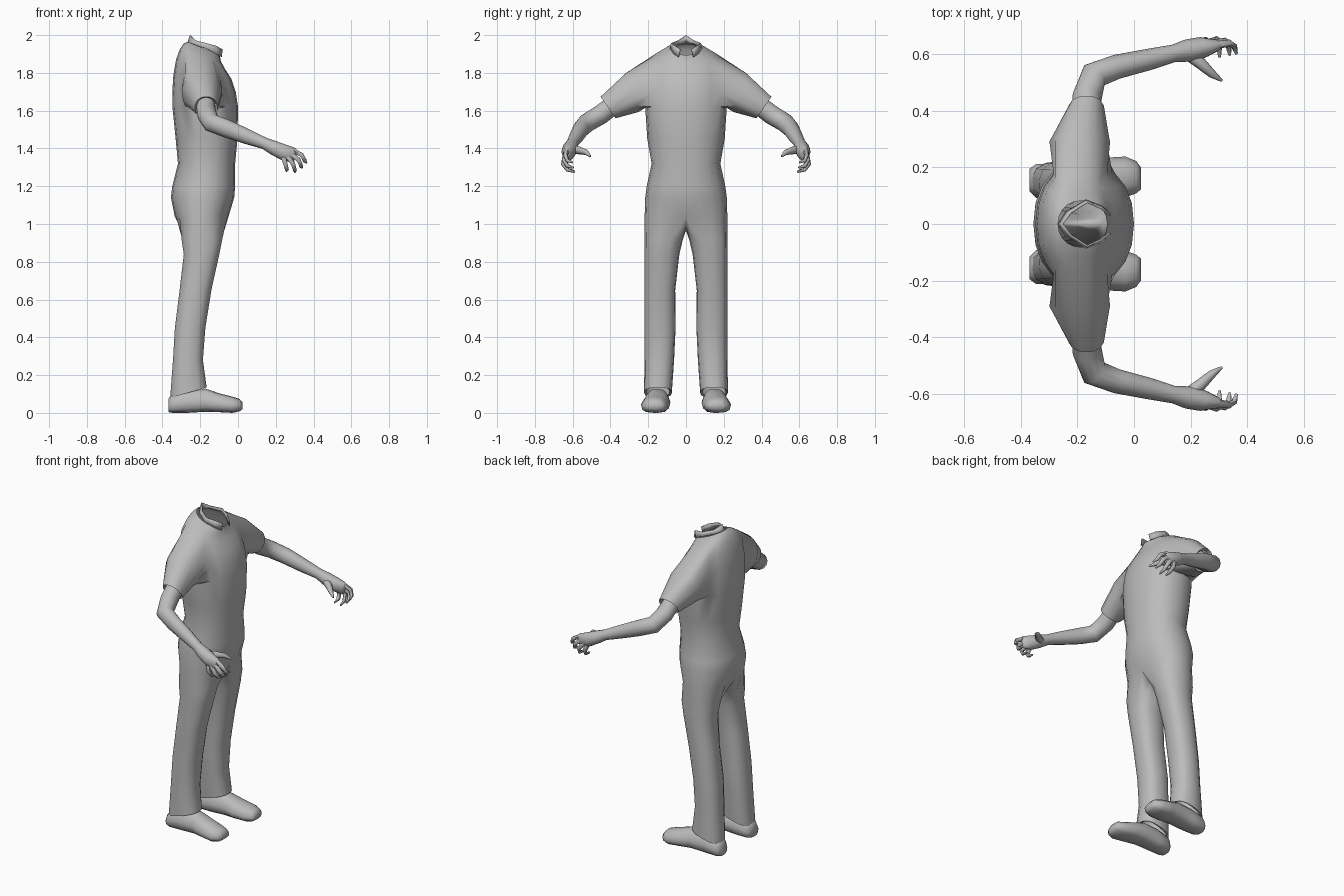
import bpy, bmesh, math
from mathutils import Vector

if "Cube" in bpy.data.objects:
    bpy.data.objects.remove(bpy.data.objects["Cube"])

grey = bpy.data.materials.new("plain_grey")
grey.diffuse_color = (0.5, 0.5, 0.5, 1)
grey.use_nodes = True
grey.node_tree.nodes["Principled BSDF"].inputs["Base Color"].default_value = grey.diffuse_color


def sup(a, p):
    """Point on a unit superellipse."""
    c, s = math.cos(a), math.sin(a)
    return (math.copysign(abs(c) ** (2 / p), c), math.copysign(abs(s) ** (2 / p), s))


def skin(bm, r0, r1, closed=True, skip=()):
    n = len(r0)
    for j in range(n if closed else n - 1):
        if j not in skip:
            k = (j + 1) % n
            bm.faces.new((r0[j], r0[k], r1[k], r1[j]))


def finish(bm, name, angle=60, thickness=0):
    """Turn one half into a mirrored, smooth shaded object."""
    bmesh.ops.recalc_face_normals(bm, faces=bm.faces)
    me = bpy.data.meshes.new(name)
    bm.to_mesh(me)
    bm.free()
    me.materials.append(grey)
    ob = bpy.data.objects.new(name, me)
    bpy.context.collection.objects.link(ob)
    bpy.ops.object.select_all(action='DESELECT')
    ob.select_set(True)
    bpy.context.view_layer.objects.active = ob
    bpy.ops.object.shade_smooth_by_angle(angle=math.radians(angle))
    m = ob.modifiers.new("mirror", 'MIRROR')
    m.use_axis = (False, True, False)
    m.merge_threshold = 0.0005
    if thickness:
        s = ob.modifiers.new("solid", 'SOLIDIFY')
        s.thickness = thickness
    return ob


def tube(bm, path, ref, n=10, cap=True):
    """Sweep ellipses along a path of (x, y, z, half side, half up)."""
    pts = [Vector(p[:3]) for p in path]
    prev = None
    for i, p in enumerate(path):
        t = (pts[min(i + 1, len(pts) - 1)] - pts[max(i - 1, 0)]).normalized()
        side = t.cross(Vector(ref)).normalized()
        up = side.cross(t)
        ring = []
        for k in range(n):
            a = 2 * math.pi * k / n
            ring.append(bm.verts.new(pts[i] + side * p[3] * math.cos(a) + up * p[4] * math.sin(a)))
        if prev:
            skin(bm, prev, ring)
        prev = ring
    if cap:
        bm.faces.new(prev)


# clothes: half torso rings (back x, front x, half width, back z, front z)
TORSO = [
    (-.335, -.05, .219, 1.04, 1.04), (-.355, -.02, .216, 1.14, 1.14),
    (-.348, -.015, .208, 1.20, 1.20), (-.318, -.015, .182, 1.32, 1.32),
    (-.330, -.003, .205, 1.45, 1.45), (-.347, 0, .216, 1.62, 1.62),
    (-.348, -.012, .216, 1.70, 1.70), (-.342, -.036, .212, 1.79, 1.77),
    (-.328, -.068, .200, 1.87, 1.82), (-.308, -.090, .165, 1.925, 1.86),
    (-.288, -.095, .115, 1.955, 1.885), (-.268, -.095, .082, 1.965, 1.895)]
bm = bmesh.new()
rings = []
for xb, xf, hw, zb, zf in TORSO:
    ring = []
    for j in range(11):
        c, s = sup(math.pi * j / 10, 2.2)
        y = 0 if j in (0, 10) else s * hw
        ring.append(bm.verts.new(((xb + xf) / 2 + c * (xf - xb) / 2, y,
                                  (zb + zf) / 2 + c * (zf - zb) / 2)))
    rings.append(ring)
for i in range(len(rings) - 1):
    skin(bm, rings[i], rings[i + 1], False, range(3, 7) if 5 <= i < 9 else ())

# sleeve grown out of the arm hole
hole = ([rings[5][j] for j in range(3, 8)] + [rings[i][7] for i in range(6, 10)]
        + [rings[9][j] for j in range(6, 2, -1)] + [rings[i][3] for i in (8, 7, 6)])
angles = [math.atan2((v.co.z - 1.76) / .14, (v.co.x + .18) / .1) for v in hole]
prev = hole
for c, rx, h, up in (((-.192, .285, 1.697), .108, .11, (0, .30, .95)),
                     ((-.168, .413, 1.617), .062, .07, (0, .57, .82)),
                     ((-.168, .400, 1.625), .050, .055, (0, .57, .82))):
    ring = [bm.verts.new(Vector(c) + Vector((rx * math.cos(a), 0, 0))
                         + Vector(up) * h * math.sin(a)) for a in angles]
    skin(bm, prev, ring)
    prev = ring

# trouser leg grown out of the half hip ring and the crotch seam
prev = rings[0] + [bm.verts.new(v) for v in
                   ((-.27, 0, .985), (-.19, 0, .965), (-.11, 0, .985))]
leg_angles = [math.radians(-45 + 27 * j) for j in range(11)]
leg_angles += [math.radians(a) for a in (247.5, 270, 292.5)]
for z, x0, x1, y0, y1, tilt in (
        (.92, -.300, -.082, .016, .220, 0), (.84, -.288, -.098, .035, .220, 0),
        (.65, -.310, -.140, .057, .220, 0), (.45, -.335, -.172, .055, .220, 0),
        (.28, -.345, -.185, .063, .220, 0), (.107, -.360, -.165, .075, .222, .028),
        (.112, -.345, -.180, .088, .210, .028)):
    ring = []
    for a in leg_angles:
        c, s = sup(a, 2.5)
        ring.append(bm.verts.new(((x0 + x1) / 2 + c * (x1 - x0) / 2,
                                  (y0 + y1) / 2 + s * (y1 - y0) / 2, z + c * tilt)))
    skin(bm, prev, ring)
    prev = ring
finish(bm, "shirt_and_trousers", 65)

# folded collar around the open neck
bm = bmesh.new()
low = [(-.270, 0, 1.955), (-.240, .045, 1.95), (-.170, .086, 1.93),
       (-.115, .065, 1.90), (-.085, .042, 1.885)]
high = [(-.255, 0, 2.0), (-.225, .042, 1.972), (-.165, .080, 1.957),
        (-.115, .058, 1.943), (-.082, .032, 1.925)]
skin(bm, [bm.verts.new(p) for p in low], [bm.verts.new(p) for p in high], False)
finish(bm, "collar", 60, .006)

# shoes: sections along x (x, inner y, outer y, bottom z, top z)
bm = bmesh.new()
prev = None
for x, y0, y1, z0, z1 in (
        (-.368, .115, .195, .004, .075), (-.345, .092, .212, 0, .105),
        (-.27, .088, .212, 0, .125), (-.17, .085, .220, .006, .128),
        (-.10, .083, .234, .004, .104), (-.03, .095, .238, 0, .086),
        (.008, .108, .222, .008, .074), (.024, .122, .200, .020, .055)):
    ring = []
    for k in range(12):
        c, s = sup(2 * math.pi * k / 12, 2.8)
        w = .82 if s > .5 else 1
        ring.append(bm.verts.new((x, (y0 + y1) / 2 + c * w * (y1 - y0) / 2,
                                  (z0 + z1) / 2 + s * (z1 - z0) / 2)))
    if prev:
        skin(bm, prev, ring)
    else:
        bm.faces.new(ring)
    prev = ring
bm.faces.new(prev)
finish(bm, "shoes", 60)

# bare arms down to the palms
bm = bmesh.new()
tube(bm, [(-.172, .37, 1.642, .050, .050), (-.165, .45, 1.580, .052, .052),
          (-.140, .525, 1.535, .050, .050), (-.060, .555, 1.505, .043, .048),
          (.050, .580, 1.462, .038, .040), (.140, .602, 1.427, .031, .031),
          (.190, .612, 1.403, .040, .038), (.240, .622, 1.380, .038, .042),
          (.290, .630, 1.365, .022, .040), (.305, .632, 1.360, .010, .028)], (0, 0, 1), 12)
finish(bm, "arms", 70)

# curled fingers and thumbs
bm = bmesh.new()
for a, b, c in (((.295, .632, 1.388), (.338, .638, 1.365), (.362, .600, 1.325)),
                ((.285, .637, 1.368), (.322, .645, 1.338), (.338, .595, 1.297)),
                ((.265, .640, 1.355), (.292, .650, 1.318), (.302, .588, 1.275)),
                ((.240, .640, 1.350), (.252, .648, 1.315), (.258, .592, 1.280))):
    mid = (Vector(b) + Vector(c)) / 2 + Vector((.004, .008, -.010))
    tube(bm, [(*a, .014, .014), (*b, .013, .013), (*mid, .011, .011), (*c, .005, .005)],
         (1, 0, .3), 6)
tube(bm, [(.190, .600, 1.395, .022, .022), (.235, .567, 1.390, .021, .021),
          (.275, .530, 1.380, .015, .015), (.310, .506, 1.358, .005, .005)], (0, 0, 1), 8)
finish(bm, "fingers_and_thumbs", 60)
